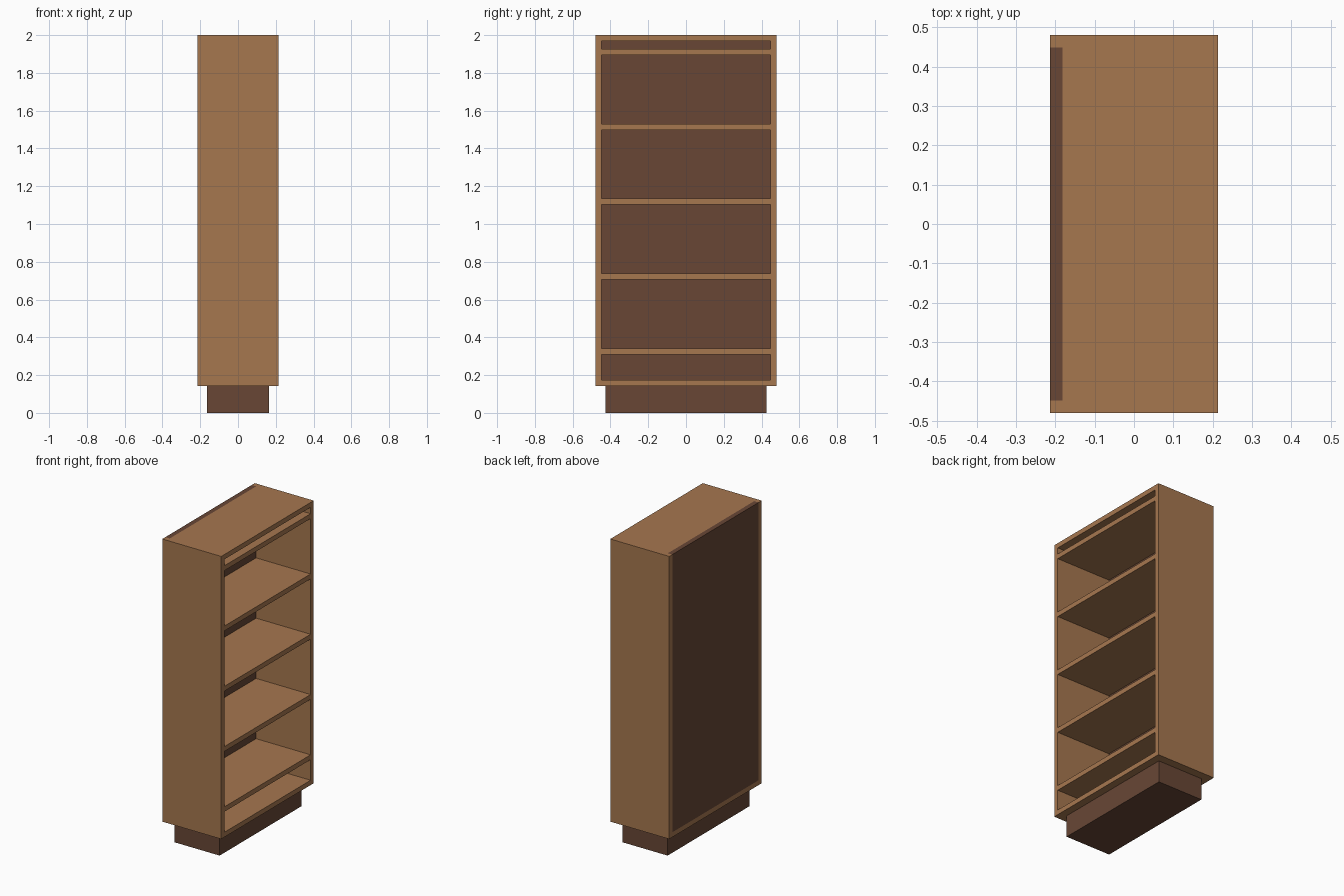
import bpy
import bmesh
from mathutils import Vector

cube = bpy.data.objects.get("Cube")
if cube:
    bpy.data.objects.remove(cube, do_unlink=True)


def make_material(name, rgb):
    mat = bpy.data.materials.new(name)
    mat.use_nodes = True
    color = (*rgb, 1.0)
    mat.diffuse_color = color
    mat.node_tree.nodes["Principled BSDF"].inputs["Base Color"].default_value = color
    return mat


def box(name, low, high, mat):
    low, high = Vector(low), Vector(high)
    mesh = bpy.data.meshes.new(name)
    bm = bmesh.new()
    bmesh.ops.create_cube(bm, size=1)
    bmesh.ops.scale(bm, vec=high - low, verts=bm.verts)
    bmesh.ops.translate(bm, vec=(low + high) / 2, verts=bm.verts)
    bm.to_mesh(mesh)
    bm.free()
    mesh.materials.append(mat)
    obj = bpy.data.objects.new(name, mesh)
    bpy.context.collection.objects.link(obj)
    return obj


wood = make_material("light_wood", (0.38, 0.184, 0.078))
dark = make_material("dark_wood", (0.138, 0.062, 0.036))

DEPTH, WIDTH = 0.214, 0.48      # half sizes along x and y
BASE, TOP = 0.143, 2.0
T = 0.032                       # board thickness
inner = WIDTH - T
back = -DEPTH + T               # front of the back panel

# Recessed plinth
box("plinth", (-0.164, -0.425, 0), (0.164, 0.425, BASE), dark)

# Side boards
for name, y in (("front_side", -WIDTH), ("rear_side", inner)):
    box(name, (-DEPTH, y, BASE), (DEPTH, y + T, TOP), wood)

# Bottom and top boards; the back panel stands on the bottom and reaches the top
box("bottom_board", (-DEPTH, -inner, BASE), (DEPTH, inner, BASE + T), wood)
box("top_board", (back, -inner, TOP - T), (DEPTH, inner, TOP), wood)
box("back_panel", (-DEPTH, -inner, BASE + T), (back, inner, TOP), dark)

# Evenly spaced shelves
for i in range(5):
    z = 0.326 + i * 0.396
    box(f"shelf_{i + 1}", (back, -inner, z - T / 2), (DEPTH, inner, z + T / 2), wood)
